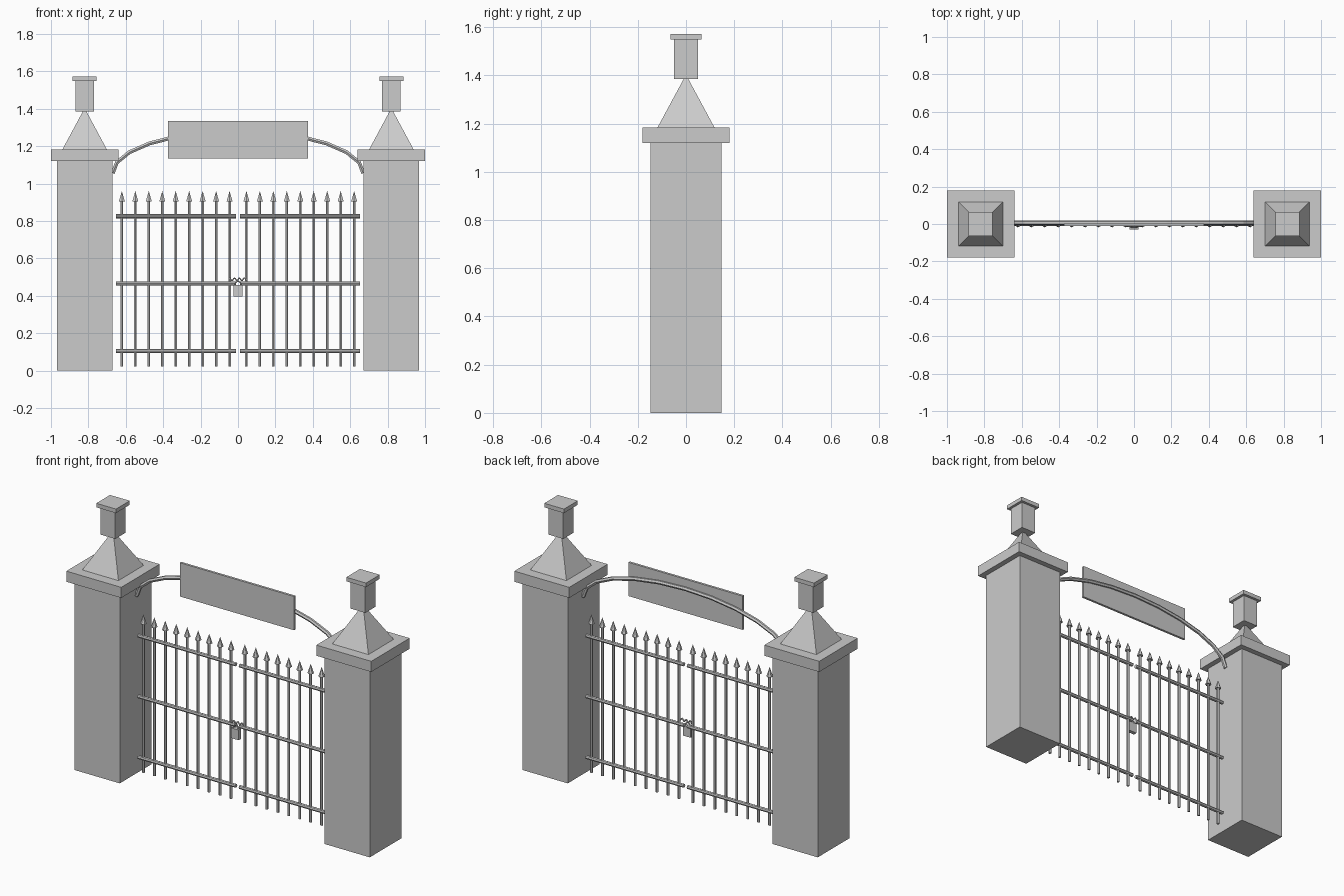
import bpy, bmesh, math
from mathutils import Vector, Matrix

if "Cube" in bpy.data.objects:
    bpy.data.objects.remove(bpy.data.objects["Cube"])

grey = bpy.data.materials.new("plain grey")
grey.diffuse_color = (0.6, 0.6, 0.6, 1)
grey.use_nodes = True
grey.node_tree.nodes["Principled BSDF"].inputs["Base Color"].default_value = grey.diffuse_color


def finish(name, bm):
    me = bpy.data.meshes.new(name)
    bmesh.ops.recalc_face_normals(bm, faces=bm.faces)
    bm.to_mesh(me)
    bm.free()
    me.materials.append(grey)
    ob = bpy.data.objects.new(name, me)
    bpy.context.collection.objects.link(ob)
    return ob


def box(name, x, y, z):
    """Box from (min, max) ranges."""
    bm = bmesh.new()
    c = [(a + b) / 2 for a, b in (x, y, z)]
    s = [b - a for a, b in (x, y, z)]
    bmesh.ops.create_cube(bm, size=1, matrix=Matrix.Translation(c) @ Matrix.Diagonal((*s, 1)))
    return finish(name, bm)


def add_cone(bm, x, z0, z1, r0, r1, sides, turn=0):
    m = Matrix.Translation((x, 0, (z0 + z1) / 2)) @ Matrix.Rotation(turn, 4, 'Z')
    bmesh.ops.create_cone(bm, cap_ends=True, segments=sides, radius1=r0, radius2=r1,
                          depth=z1 - z0, matrix=m)


def tube(name, pts, r, sides=6):
    """Tube along a path lying in an XZ plane."""
    bm = bmesh.new()
    pts = [Vector(p) for p in pts]
    rings = []
    for i, p in enumerate(pts):
        t = (pts[min(i + 1, len(pts) - 1)] - pts[max(i - 1, 0)]).normalized()
        side = Vector((0, 1, 0))
        up = t.cross(side)
        rings.append([bm.verts.new(p + r * (math.cos(a) * side + math.sin(a) * up))
                      for a in (2 * math.pi * k / sides for k in range(sides))])
    for a, b in zip(rings, rings[1:]):
        for k in range(sides):
            n = (k + 1) % sides
            bm.faces.new((a[k], a[n], b[n], b[k]))
    bm.faces.new(rings[0])
    bm.faces.new(rings[-1])
    return finish(name, bm)


for side, s in (("left", -1), ("right", 1)):
    # Stone pillar with cap, pyramid and finial
    cx = 0.82 * s

    def block(part, h, z0, z1):
        box(f"{side}_{part}", (cx - h, cx + h), (-h, h), (z0, z1))

    block("pillar", 0.148, 0, 1.12)
    block("pillar_cap", 0.18, 1.12, 1.183)
    block("finial", 0.049, 1.385, 1.548)
    block("finial_cap", 0.0645, 1.548, 1.572)
    bm = bmesh.new()
    add_cone(bm, cx, 1.183, 1.403, 0.1185 * math.sqrt(2), 0, 4, math.pi / 4)
    finish(f"{side}_pyramid", bm)

    # Gate leaf: upright bars with spear tips
    bars, spears = bmesh.new(), bmesh.new()
    for i in range(9):
        x = s * (0.045 + 0.072 * i)
        add_cone(bars, x, 0.022, 0.91, 0.008, 0.008, 6)
        add_cone(spears, x, 0.905, 0.96, 0.018, 0, 6)
    finish(f"{side}_gate_bars", bars)
    finish(f"{side}_gate_spears", spears)
    # Gate rails
    for n, z in (("bottom", 0.105), ("middle", 0.465), ("top", 0.825)):
        tube(f"{side}_{n}_rail", [(s * 0.012, 0, z), (s * 0.653, 0, z)], 0.011, 8)

# Arch between the pillars
tube("arch", [(0.67 * math.cos(a), 0.007, 1.055 + 0.225 * math.sin(a))
              for a in (math.pi * k / 12 for k in range(13))], 0.012)

# Blank sign board in front of the arch
box("sign_board", (-0.375, 0.375), (-0.01, 0.004), (1.135, 1.335))

# Padlock, shackle and chain at the middle
box("padlock", (-0.025, 0.025), (-0.03, -0.008), (0.397, 0.457))
tube("shackle", [(0.016 * math.cos(a), -0.018, 0.457 + 0.02 * math.sin(a))
                 for a in (math.pi * k / 8 for k in range(9))], 0.004)
tube("chain", [(-0.045 + 0.09 * k / 24, -0.012, 0.488 + 0.007 * math.cos(2 * math.pi * k / 7))
               for k in range(25)], 0.004)
